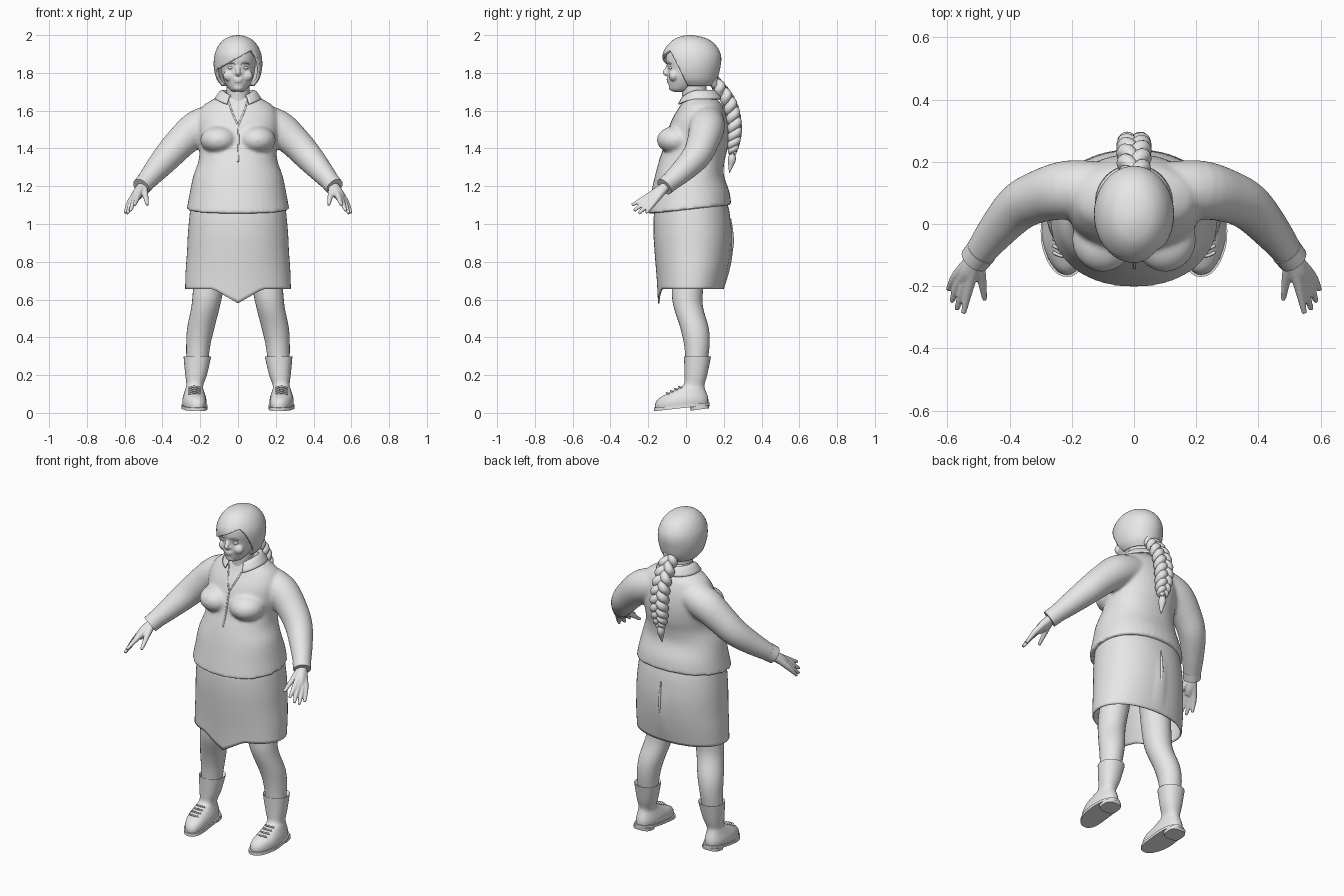
import bpy, bmesh, math
from mathutils import Vector

cube = bpy.data.objects.get("Cube")
if cube:
    bpy.data.objects.remove(cube)

grey = bpy.data.materials.new("plain_grey")
grey.use_nodes = True
grey.diffuse_color = (0.8, 0.8, 0.8, 1)
grey.node_tree.nodes["Principled BSDF"].inputs["Base Color"].default_value = (0.8, 0.8, 0.8, 1)
SIDES = ((1, "left"), (-1, "right"))


def spline(rows, k):
    """Catmull-Rom interpolation of equal-length rows."""
    out = []
    for i in range(len(rows) - 1):
        p0, p1, p2, p3 = rows[max(i - 1, 0)], rows[i], rows[i + 1], rows[min(i + 2, len(rows) - 1)]
        for j in range(k):
            t = j / k
            out.append([b + 0.5 * t * (c - a + t * (2 * a - 5 * b + 4 * c - d + t * (3 * (b - c) + d - a)))
                        for a, b, c, d in zip(p0, p1, p2, p3)])
    return out + [list(rows[-1])]


def finish(name, bm, crease=1.0):
    bmesh.ops.recalc_face_normals(bm, faces=bm.faces)
    me = bpy.data.meshes.new(name)
    bm.to_mesh(me)
    bm.free()
    for p in me.polygons:
        p.use_smooth = True
    me.set_sharp_from_angle(angle=crease)
    me.materials.append(grey)
    ob = bpy.data.objects.new(name, me)
    bpy.context.collection.objects.link(ob)
    return ob


def skin(rings, closed=True, caps=(True, True)):
    """Bridge successive rings of points into one surface."""
    bm = bmesh.new()
    vs = [[bm.verts.new(p) for p in ring] for ring in rings]
    n = len(vs[0])
    for a, b in zip(vs, vs[1:]):
        for i in range(n if closed else n - 1):
            j = (i + 1) % n
            bm.faces.new((a[i], a[j], b[j], b[i]))
    if closed and caps[0]:
        bm.faces.new(vs[0])
    if closed and caps[1]:
        bm.faces.new(vs[-1])
    return bm


def stack(rows, cx=0.0, n=40, k=4, power=1.0, caps=(True, True)):
    """Horizontal rings; each row is height, half width, front y, back y and optional x shift."""
    rings = []
    for z, w, f, b, *dx in spline(rows, k):
        ring = []
        for i in range(n):
            c, s = math.cos(math.tau * i / n), math.sin(math.tau * i / n)
            c, s = (math.copysign(abs(v) ** power, v) for v in (c, s))
            ring.append((cx + sum(dx) + w * c, (f + b) / 2 + (b - f) / 2 * s, z))
        rings.append(ring)
    return skin(rings, caps=caps)


def tube(name, rows, n=12, k=4):
    """Round tube; each row is x, y, z and radius."""
    rows = spline(rows, k)
    pts = [Vector(r[:3]) for r in rows]
    rings, u = [], None
    for i, p in enumerate(pts):
        t = (pts[min(i + 1, len(pts) - 1)] - pts[max(i - 1, 0)]).normalized()
        u = (u - t * u.dot(t)).normalized() if u else t.orthogonal().normalized()
        v = t.cross(u)
        rings.append([p + rows[i][3] * (u * math.cos(a) + v * math.sin(a))
                      for a in (math.tau * j / n for j in range(n))])
    return finish(name, skin(rings))


def ball(name, loc, size):
    bm = bmesh.new()
    bmesh.ops.create_uvsphere(bm, u_segments=20, v_segments=14, radius=1)
    for v in bm.verts:
        v.co = Vector(loc) + Vector(a * b for a, b in zip(v.co, size))
    return finish(name, bm)


def fuse(name, parts, voxel, smooth):
    """Join parts and melt them into one skin."""
    bpy.ops.object.select_all(action='DESELECT')
    for p in parts:
        p.select_set(True)
    bpy.context.view_layer.objects.active = parts[0]
    bpy.ops.object.join()
    ob = parts[0]
    ob.name = name
    m = ob.modifiers.new("melt", 'REMESH')
    m.mode, m.voxel_size, m.use_smooth_shade = 'VOXEL', voxel, True
    m = ob.modifiers.new("soften", 'SMOOTH')
    m.factor, m.iterations = 0.5, smooth
    return ob


def thicken(ob, t):
    m = ob.modifiers.new("thickness", 'SOLIDIFY')
    m.thickness, m.offset = t, -1


# Jacket: trunk, bust and sleeves melted together
bm = stack([(1.70, .07, 0, .13), (1.675, .10, -.01, .15), (1.65, .15, -.02, .175), (1.62, .19, -.035, .195),
            (1.56, .215, -.07, .215), (1.48, .215, -.10, .225), (1.40, .205, -.12, .22), (1.33, .21, -.145, .205),
            (1.25, .238, -.168, .20), (1.15, .258, -.19, .23), (1.075, .272, -.205, .24)], power=.93)
for v in bm.verts:
    v.co.z += .11 * v.co.y * min(1, max(0, (1.4 - v.co.z) / .3))
parts = [finish("jacket", bm)]
for s, side in SIDES:
    parts.append(ball("bust", (s * .1, -.05, 1.445), (.1, .105, .075)))
    parts.append(tube("sleeve", [(s * x, y, z, r) for x, y, z, r in (
        (.10, .11, 1.55, .09), (.21, .11, 1.51, .095), (.30, .09, 1.435, .085), (.37, .055, 1.36, .077),
        (.44, -.02, 1.28, .063), (.505, -.105, 1.205, .047))], n=24))
jacket = fuse("jacket", parts, .009, 8)

# Cuffs and hands
for s, side in SIDES:
    tube("cuff_" + side, [(s * .49, -.087, 1.222, .051), (s * .512, -.115, 1.197, .049)], n=24, k=2)
    wrist = (s * .505, -.10, 1.207, .024)
    parts = [tube("hand", [wrist, (s * .528, -.15, 1.163, .03), (s * .545, -.18, 1.135, .022)])]
    for knuckle, tip in (((.53, -.20, 1.148), (.548, -.287, 1.10)), ((.545, -.20, 1.133), (.57, -.275, 1.07)),
                         ((.56, -.185, 1.12), (.586, -.25, 1.055)), ((.57, -.165, 1.12), (.597, -.212, 1.058)),
                         ((.492, -.165, 1.16), (.48, -.243, 1.10))):
        parts.append(tube("finger", [wrist, (s * knuckle[0], *knuckle[1:], .0165), (s * tip[0], *tip[1:], .0085)]))
    fuse("hand_" + side, parts, .005, 2)


# Front placket and neck opening, laid on the jacket
def seam(name, pts):
    path = spline(pts, 10)
    bm = skin([[(x - .004, -.4, z), (x + .004, -.4, z)] for x, z in path], closed=False)
    ob = finish(name, bm)
    m = ob.modifiers.new("lay_on", 'SHRINKWRAP')
    m.target, m.wrap_method, m.offset = jacket, 'PROJECT', .002
    m.use_project_y = True
    thicken(ob, .004)


seam("front_placket", [(0, 1.54), (.003, 1.45), (0, 1.33)])
for s, side in SIDES:
    seam("neck_opening_" + side, [(s * .05, 1.65), (s * .03, 1.59), (s * .004, 1.53)])

# Collar
rings = []
for r, z in spline([(.07, 1.675), (.08, 1.708), (.10, 1.70), (.125, 1.663)], 3):
    ring = []
    for i in range(41):
        a = math.radians(-62 + 304 * i / 40)
        front = max(0, -math.sin(a))
        ring.append((r * math.cos(a), .068 + r * math.sin(a), z - .035 * front ** 2))
    rings.append(ring)
thicken(finish("collar", skin(rings, closed=False)), .007)

# Skirt with a pointed front hem
bm = stack([(1.13, .245, -.155, .215), (1.05, .256, -.17, .232), (.95, .265, -.172, .24), (.85, .27, -.165, .235),
            (.75, .277, -.155, .22), (.655, .28, -.148, .20)], n=64, power=.93, caps=(True, False))
for v in bm.verts:
    low = max(0, (1.0 - v.co.z) / .345)
    if v.co.y < 0:
        v.co.z -= .075 * low ** 2 * max(0, 1 - abs(v.co.x) / .13)
    elif abs(v.co.x) < .03:
        v.co.y += .012 * math.sin(math.pi * min(1, low)) * (1 - abs(v.co.x) / .03)
thicken(finish("skirt", bm), .008)
tube("skirt_back_fold", [(.004, .236, 1.03, .003), (.006, .245, .9, .009), (0, .222, .76, .003)])

# Legs, boots, soles and laces
for s, side in SIDES:
    bm = stack([(.85, .085, -.07, .11, s * .13), (.65, .08, -.075, .09, s * .158), (.56, .075, -.065, .09, s * .172),
                (.45, .072, -.03, .12, s * .197), (.36, .064, -.01, .125, s * .21), (.25, .056, 0, .11, s * .217)], n=28)
    finish("leg_" + side, bm)

    def pitch(bm):
        for v in bm.verts:
            v.co.z += .12 * (v.co.y + .16) * max(0, 1 - v.co.z / .14)
            v.co.x -= s * .15 * max(0, -.06 - v.co.y)
        return bm

    bm = stack([(.285, .062, -.002, .12, -s * .016), (.298, .071, -.01, .132, -s * .016), (.285, .071, -.01, .13, -s * .015),
                (.20, .057, -.008, .112, -s * .009), (.15, .045, -.012, .098, -s * .003), (.125, .047, -.05, .1, 0),
                (.10, .054, -.10, .107, 0), (.075, .061, -.145, .114, 0), (.05, .064, -.162, .118, 0),
                (.025, .062, -.163, .118, 0)], cx=s * .231, n=32, power=.9)
    finish("boot_" + side, pitch(bm))
    bm = stack([(.028, .069, -.17, .125), (.01, .069, -.17, .125)], cx=s * .231, k=1, power=.85)
    finish("sole_" + side, pitch(bm), .6)
    bm = stack([(.012, .056, .02, .124), (-.012, .054, .025, .122)], cx=s * .231, n=28, k=1, power=.7)
    finish("heel_" + side, pitch(bm), .6)
    for i in range(4):
        y, z = -.103 + .022 * i, .106 + .011 * i
        tube(f"lace_{side}_{i}", [(s * .231 - .03, y + .012, z - .006, .005), (s * .231, y, z, .005),
                                  (s * .231 + .03, y + .012, z - .006, .005)], n=8)

# Neck, head and face
finish("neck", stack([(1.62, .07, -.02, .12), (1.68, .062, -.02, .11), (1.76, .062, -.03, .11)]))
bm = stack([(1.70, .025, -.065, 0), (1.71, .043, -.083, .03), (1.74, .065, -.093, .08), (1.78, .083, -.098, .12),
            (1.825, .091, -.098, .14), (1.87, .094, -.106, .15), (1.92, .088, -.095, .145), (1.965, .05, -.05, .10)])
parts = [finish("head", bm),
         tube("nose", [(0, -.088, 1.845, .009), (0, -.1, 1.82, .012), (0, -.112, 1.802, .012), (0, -.094, 1.79, .012)]),
         ball("upper_lip", (0, -.093, 1.766, ), (.026, .011, .006)), ball("lower_lip", (0, -.091, 1.755), (.022, .012, .007)),
         ball("chin", (0, -.077, 1.722), (.026, .014, .016))]
for s, side in SIDES:
    parts.append(ball("cheek", (s * .045, -.065, 1.785), (.034, .026, .03)))
    parts.append(ball("nostril", (s * .011, -.096, 1.798), (.009, .01, .008)))
    ball("eye_" + side, (s * .037, -.08, 1.827), (.018, .012, .009))
    tube("eyebrow_" + side, [(s * .016, -.099, 1.848, .003), (s * .038, -.096, 1.853, .005), (s * .06, -.08, 1.847, .003)])
fuse("head", parts, .005, 2)

# Hair shell, cut open around the face along a slanted fringe
bm = stack([(1.73, .085, -.05, .14), (1.765, .112, -.10, .165), (1.82, .127, -.117, .18), (1.87, .128, -.125, .187),
            (1.91, .12, -.12, .18), (1.95, .10, -.095, .155), (1.98, .07, -.06, .115), (1.995, .035, -.02, .065),
            (2.0, .006, .015, .027)], n=48, caps=(False, True))
fringe = Vector((0, -.1, 1.88)), Vector((-.55, 0, 1)).normalized()
temple = Vector((0, -.045, 1.84)), Vector((0, 1, .5)).normalized()
for co, no in (fringe, temple):
    bmesh.ops.bisect_plane(bm, geom=bm.verts[:] + bm.edges[:] + bm.faces[:], plane_co=co, plane_no=no)
gone = [f for f in bm.faces if all((f.calc_center_median() - co).dot(no) < 0 for co, no in (fringe, temple))]
bmesh.ops.delete(bm, geom=gone, context='FACES')
thicken(finish("hair", bm), .014)

# Braid: three interwoven strands, a tie and a tail
spine = spline([(.125, 1.79, .02), (.175, 1.725, .026), (.225, 1.65, .027), (.25, 1.57, .027), (.257, 1.49, .026),
                (.25, 1.42, .022), (.245, 1.375, .014)], 8)
for k in range(3):
    rows = []
    for i, (y, z, r) in enumerate(spine):
        a = i * .42 + math.tau * k / 3
        rows.append((r * 1.15 * math.sin(a), y + r * .6 * math.sin(2 * a), z, r * .95))
    tube(f"braid_strand_{k}", rows, k=2)
tube("braid_tie", [(0, .246, 1.395, .02), (0, .244, 1.37, .02)], k=2)
tube("braid_tail", [(0, .245, 1.38, .012), (0, .243, 1.345, .022), (0, .237, 1.31, .014), (0, .23, 1.27, .002)])
